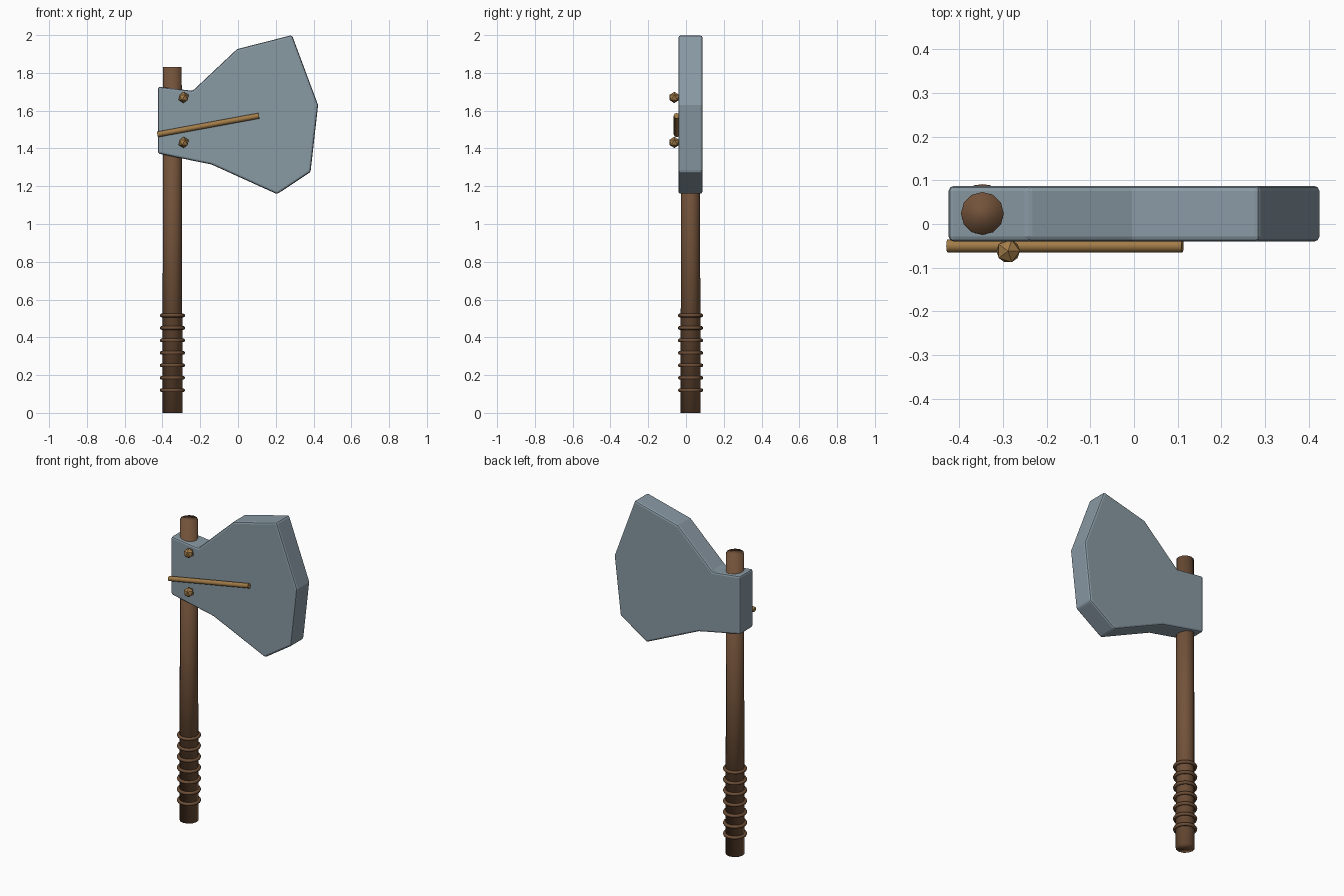
import bpy, bmesh, math
from mathutils import Vector

cube = bpy.data.objects.get("Cube")
if cube:
    bpy.data.objects.remove(cube, do_unlink=True)


def material(name, rgb):
    m = bpy.data.materials.new(name)
    m.use_nodes = True
    m.diffuse_color = (*rgb, 1)
    bsdf = m.node_tree.nodes["Principled BSDF"]
    bsdf.inputs["Base Color"].default_value = (*rgb, 1)
    bsdf.inputs["Roughness"].default_value = 0.6
    return m


steel = material("blue grey steel", (0.25, 0.32, 0.37))
wood = material("brown wood", (0.17, 0.085, 0.042))
leather = material("brown leather", (0.15, 0.075, 0.037))
brass = material("brass", (0.36, 0.2, 0.065))

AXIS_X, AXIS_Y = -0.347, 0.024


def finish(name, mat):
    ob = bpy.context.object
    ob.name = ob.data.name = name
    ob.data.materials.append(mat)
    return ob


# Handle: slightly tapered shaft, normals smoothed over the caps
bpy.ops.mesh.primitive_cone_add(vertices=12, radius1=0.053, radius2=0.049, depth=1.83,
                                location=(AXIS_X, AXIS_Y, 0.915))
finish("handle", wood)
bpy.ops.object.shade_smooth()

# Grip: evenly spaced rings
for i in range(7):
    bpy.ops.mesh.primitive_torus_add(major_radius=0.057, minor_radius=0.01,
                                     major_segments=24, minor_segments=8,
                                     location=(AXIS_X, AXIS_Y, 0.12 + i * 0.066))
    finish(f"grip_ring_{i + 1}", leather)
    bpy.ops.object.shade_smooth()

# Axe head: extruded outline with softened edges
outline = [(-0.424, 1.727), (-0.24, 1.705), (-0.005, 1.926), (0.286, 2.0), (0.424, 1.63),
           (0.384, 1.275), (0.207, 1.158), (-0.14, 1.315), (-0.424, 1.373)]
bm = bmesh.new()
face = bm.faces.new([bm.verts.new((x, -0.04, z)) for x, z in outline])
side = bmesh.ops.extrude_face_region(bm, geom=[face])
bmesh.ops.translate(bm, vec=(0, 0.127, 0),
                    verts=[v for v in side["geom"] if isinstance(v, bmesh.types.BMVert)])
bmesh.ops.recalc_face_normals(bm, faces=bm.faces)
mesh = bpy.data.meshes.new("axe_head")
bm.to_mesh(mesh)
bm.free()
head = bpy.data.objects.new("axe_head", mesh)
bpy.context.collection.objects.link(head)
mesh.materials.append(steel)
bevel = head.modifiers.new("soft edges", "BEVEL")
bevel.width = 0.011
bevel.segments = 2
bevel.limit_method = "ANGLE"
bevel.angle_limit = math.radians(30)

# Brass inlay rod on the front face
start, end = Vector((-0.427, -0.05, 1.474)), Vector((0.111, -0.05, 1.573))
bpy.ops.mesh.primitive_cylinder_add(vertices=8, radius=0.015, depth=(end - start).length,
                                    location=(start + end) / 2)
rod = finish("inlay_rod", brass)
rod.rotation_euler = (end - start).to_track_quat("Z", "Y").to_euler()
bpy.ops.object.shade_smooth_by_angle(angle=math.radians(50))

# Faceted studs above and below the rod
for name, z in (("upper_stud", 1.67), ("lower_stud", 1.432)):
    bpy.ops.mesh.primitive_ico_sphere_add(subdivisions=1, radius=0.03,
                                          location=(-0.288, -0.062, z))
    finish(name, brass)
